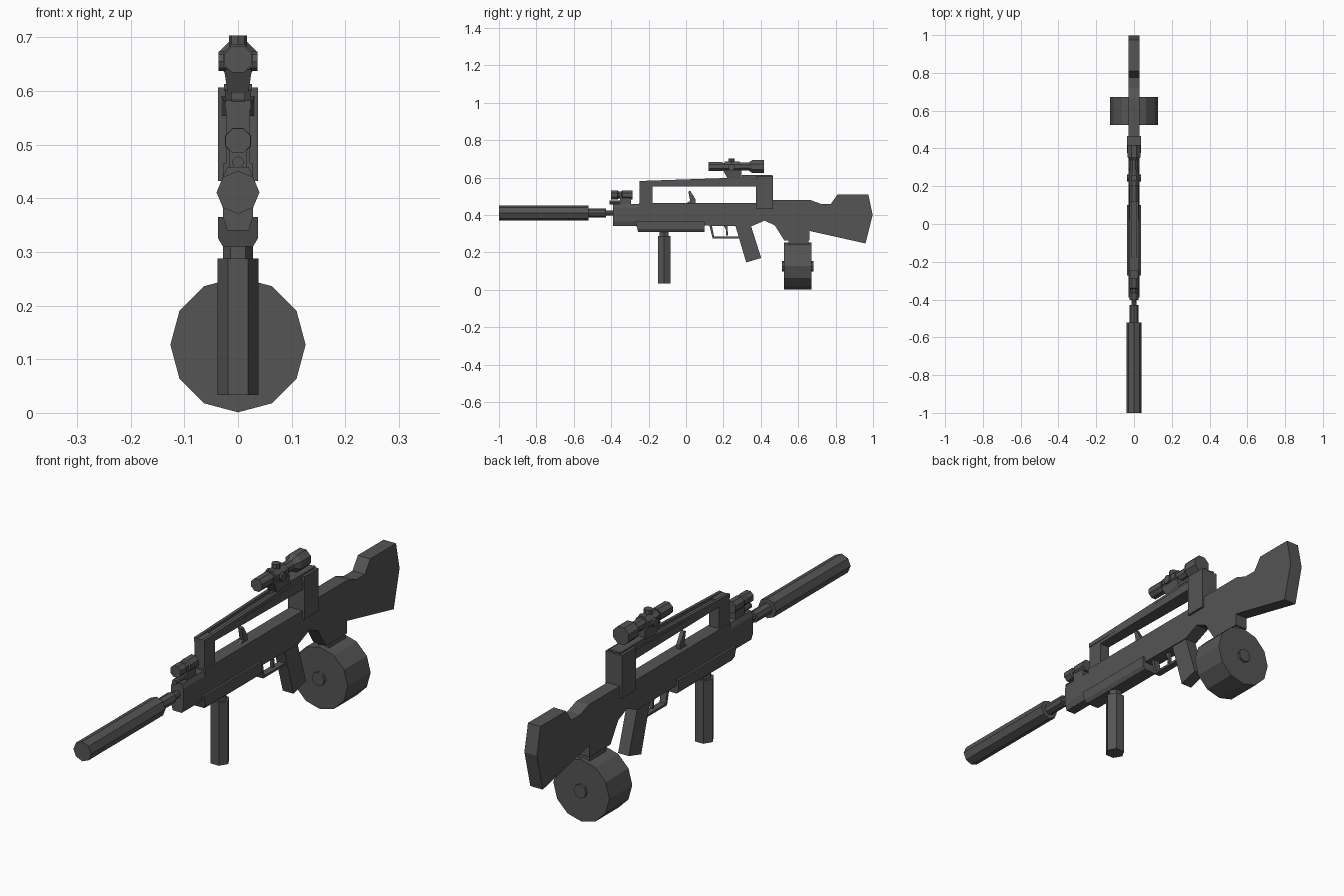
import bpy, bmesh, math
from mathutils import Vector

GREY = bpy.data.materials.new("dark_grey")
GREY.diffuse_color = (0.09, 0.09, 0.09, 1)


def finish(name, bm):
    bmesh.ops.recalc_face_normals(bm, faces=bm.faces)
    me = bpy.data.meshes.new(name)
    bm.to_mesh(me)
    bm.free()
    ob = bpy.data.objects.new(name, me)
    bpy.context.collection.objects.link(ob)
    me.materials.append(GREY)
    return ob


def loft(name, rings):
    """Skin matching rings of points and cap both ends."""
    bm = bmesh.new()
    vs = [[bm.verts.new(p) for p in ring] for ring in rings]
    n = len(vs[0])
    for a, b in zip(vs, vs[1:]):
        for i in range(n):
            j = (i + 1) % n
            bm.faces.new((a[i], a[j], b[j], b[i]))
    bm.faces.new(vs[0])
    bm.faces.new(vs[-1])
    return finish(name, bm)


def plate(name, pts, hw, x=0.0, taper=None):
    """Side profile (y, z) extruded across x; taper(y, z) may set the half width."""
    w = taper or (lambda y, z: hw)
    return loft(name, [[(x + s * w(y, z), y, z) for y, z in pts] for s in (-1, 1)])


def box(name, y0, y1, z0, z1, hw, x=0.0):
    return plate(name, [(y0, z0), (y1, z0), (y1, z1), (y0, z1)], hw, x)


def turned(name, stations, centre, axis='Y', n=8, phase=0.0):
    """Faceted lathe: stations of (position along axis, radius)."""
    rings = []
    for t, r in stations:
        ring = []
        for i in range(n):
            a = 2 * math.pi * i / n + phase
            c, s = r * math.cos(a), r * math.sin(a)
            off = {'X': (t, c, s), 'Y': (c, t, s), 'Z': (c, s, t)}[axis]
            ring.append(Vector(centre) + Vector(off))
        rings.append(ring)
    return loft(name, rings)


# receiver and stock in one side profile
plate("body_and_stock", [
    (-0.25, 0.465), (-0.25, 0.36), (0.10, 0.36), (0.10, 0.343), (0.35, 0.34),
    (0.42, 0.37), (0.475, 0.345), (0.525, 0.265), (0.66, 0.265), (0.66, 0.315),
    (0.96, 0.248), (0.998, 0.40), (0.975, 0.51), (0.81, 0.51), (0.775, 0.46),
    (0.72, 0.46), (0.665, 0.48), (0.46, 0.48), (0.46, 0.465)], 0.028)

# nose block with chamfered underside
nose = [(-0.02, 0.34), (0.02, 0.34), (0.028, 0.365), (0.028, 0.44), (0.02, 0.458), (-0.02, 0.458),
        (-0.028, 0.44), (-0.028, 0.365)]
loft("nose_block", [[(x, y, z) for x, z in nose] for y in (-0.39, -0.245)])

# handguard
guard = [(-0.028, 0.31), (0.028, 0.31), (0.037, 0.325), (0.037, 0.365), (-0.037, 0.365), (-0.037, 0.325)]
loft("handguard", [[(x, y + (0.365 - z) * k, z) for x, z in guard] for y, k in ((-0.272, 0.3), (0.10, 0))])

# suppressor, muzzle and barrel
turned("suppressor", [(-1.0, 0.04), (-0.522, 0.04)], (0, 0, 0.411))
turned("barrel", [(-0.53, 0.023), (-0.428, 0.023), (-0.428, 0.014), (-0.38, 0.014)], (0, 0, 0.411))
turned("gas_plug", [(-0.41, 0.011), (-0.30, 0.011)], (0, 0, 0.467))

# carry handle
box("handle_front_post", -0.248, -0.18, 0.455, 0.58, 0.022)
box("handle_rear_post", 0.375, 0.465, 0.432, 0.606, 0.037)
plate("handle_bar", [(-0.248, 0.553), (0.40, 0.553), (0.40, 0.590), (-0.248, 0.572)], 0,
      taper=lambda y, z: 0.021 + 0.010 * (y + 0.248) / 0.648)
for side, x in (("left", -1), ("right", 1)):
    plate("handle_rail_" + side, [(-0.248, 0.565), (0.465, 0.58), (0.465, 0.612), (0.22, 0.598), (-0.248, 0.582)],
          0.006, x * 0.018)
box("rear_sight", 0.30, 0.46, 0.60, 0.613, 0.026)

# charging lever
plate("charging_lever", [(-0.005, 0.46), (0.05, 0.46), (0.05, 0.485), (0.022, 0.53), (0.012, 0.525), (0.022, 0.475)], 0.008)

# grip, trigger and guard
plate("pistol_grip", [(0.262, 0.35), (0.322, 0.147), (0.402, 0.170), (0.345, 0.35)], 0.024)
plate("trigger", [(0.20, 0.345), (0.222, 0.345), (0.224, 0.29), (0.214, 0.29), (0.214, 0.32)], 0.007)
plate("trigger_guard", [(0.125, 0.345), (0.142, 0.275), (0.285, 0.275), (0.283, 0.284), (0.15, 0.284), (0.138, 0.345)], 0.014)

# front grip
turned("front_grip", [(0.033, 0.038), (0.288, 0.038), (0.288, 0.028), (0.315, 0.028)], (0, -0.117, 0), 'Z', 6)

# drum magazine
box("magazine_neck", 0.548, 0.655, 0.22, 0.30, 0.025)
turned("drum_magazine", [(0.525, 0.126), (0.672, 0.126)], (0, 0, 0.127), 'Y', 12)
turned("drum_hub", [(0.514, 0.028), (0.682, 0.028)], (0, 0, 0.127), 'Y', 8)

# telescopic sight
turned("scope_tube", [(0.12, 0.027), (0.195, 0.027), (0.195, 0.022), (0.205, 0.022), (0.205, 0.03), (0.285, 0.03),
                      (0.285, 0.023), (0.335, 0.023), (0.355, 0.038), (0.418, 0.038)], (0, 0, 0.659), 'Y', 8, math.pi / 8)
plate("scope_mount", [(0.198, 0.64), (0.222, 0.595), (0.222, 0.57), (0.297, 0.57), (0.297, 0.64)], 0,
      taper=lambda y, z: 0.015 + 0.011 * (z - 0.57) / 0.07)
turned("scope_top_turret", [(0.675, 0.017), (0.703, 0.017)], (0, 0.243, 0), 'Z', 8)
turned("scope_side_turrets", [(-0.036, 0.018), (0.036, 0.018)], (0, 0.243, 0.655), 'X', 8)

# front lamp and its mount
turned("front_lamp", [(-0.402, 0.025), (-0.365, 0.025), (-0.36, 0.02), (-0.345, 0.02), (-0.34, 0.026), (-0.285, 0.026)],
       (0, 0, 0.507), 'Y', 8, math.pi / 8)
box("lamp_mount", -0.352, -0.295, 0.45, 0.50, 0.017)
